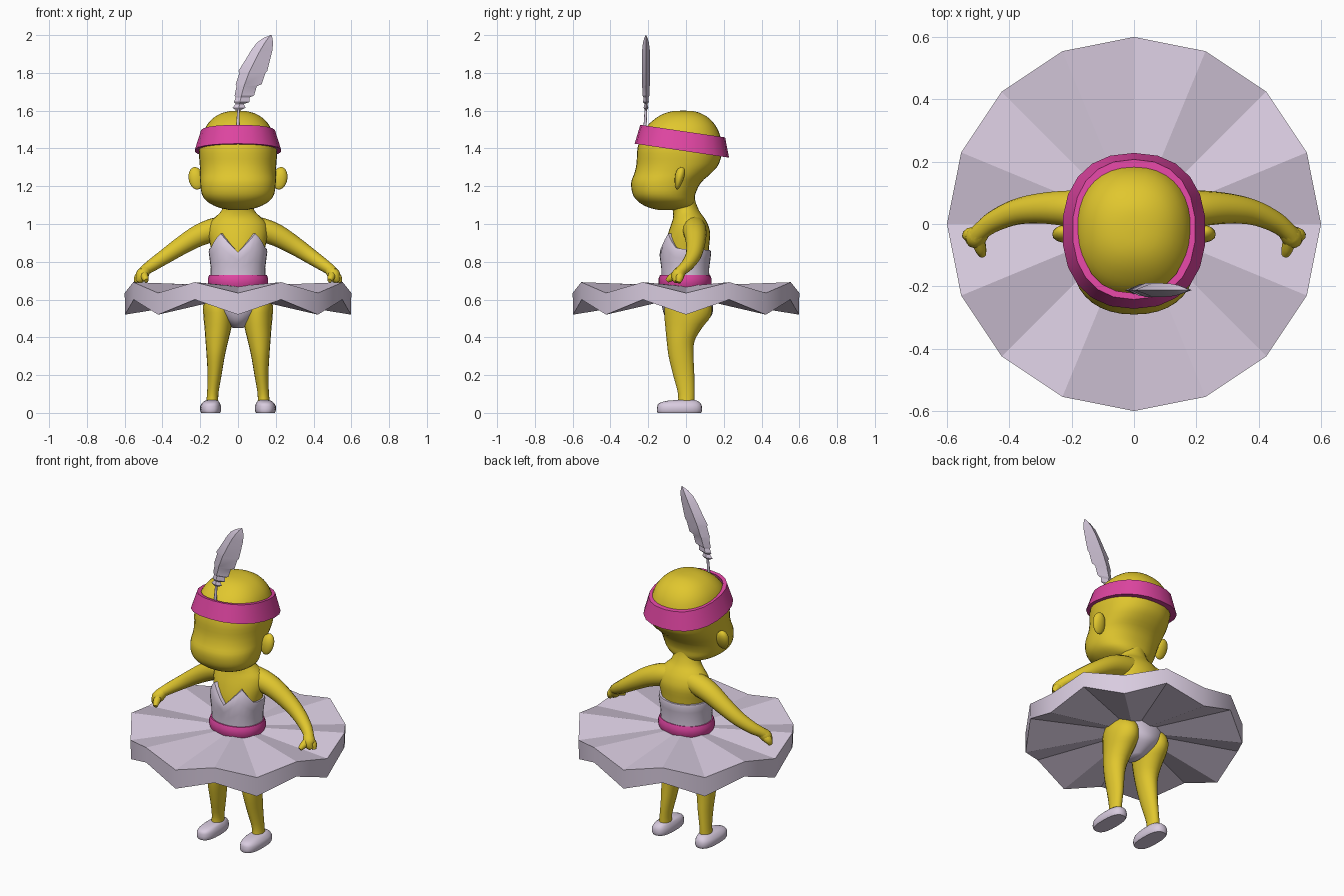
import bpy, bmesh, math
from mathutils import Vector

if "Cube" in bpy.data.objects:
    bpy.data.objects.remove(bpy.data.objects["Cube"])


def material(name, rgb):
    m = bpy.data.materials.new(name)
    m.diffuse_color = (*rgb, 1)
    m.use_nodes = True
    m.node_tree.nodes["Principled BSDF"].inputs["Base Color"].default_value = m.diffuse_color
    return m


SKIN = material("yellow skin", (0.75, 0.57, 0.027))
LILAC = material("pale lilac", (0.69, 0.60, 0.74))
PINK = material("hot pink", (0.74, 0.06, 0.36))


def finish(name, bm, mat, angle=40, fix=True):
    if fix:
        bmesh.ops.recalc_face_normals(bm, faces=bm.faces)
    me = bpy.data.meshes.new(name)
    bm.to_mesh(me)
    bm.free()
    me.materials.append(mat)
    ob = bpy.data.objects.new(name, me)
    bpy.context.collection.objects.link(ob)
    bpy.ops.object.select_all(action='DESELECT')
    ob.select_set(True)
    bpy.context.view_layer.objects.active = ob
    bpy.ops.object.shade_smooth_by_angle(angle=math.radians(angle))
    return ob


def skin_rings(name, rings, mat, angle=40, caps=True, loop=False, fix=True):
    """Bridge rings of points into a surface."""
    bm = bmesh.new()
    rows = [[bm.verts.new(p) for p in r] for r in rings]
    n = len(rows[0])
    pairs = list(zip(rows, rows[1:] + rows[:1])) if loop else list(zip(rows, rows[1:]))
    for a, b in pairs:
        for i in range(n):
            j = (i + 1) % n
            bm.faces.new((a[i], a[j], b[j], b[i]))
    if caps and not loop:
        bm.faces.new(rows[0][::-1])
        bm.faces.new(rows[-1])
    return finish(name, bm, mat, angle, fix)


def smooth_keys(keys, steps):
    """Catmull-Rom interpolation of tuples."""
    out = []
    ks = [keys[0]] + list(keys) + [keys[-1]]
    for k in range(1, len(ks) - 2):
        for s in range(steps):
            t = s / steps
            out.append([0.5 * (2 * b + (c - a) * t + (2 * a - 5 * b + 4 * c - d) * t * t
                               + (3 * b - a - 3 * c + d) * t ** 3)
                        for a, b, c, d in zip(*ks[k - 1:k + 3])])
    out.append(list(keys[-1]))
    return out


def oval(cx, rx, y0, y1, n, e):
    """Rounded-square outline, counter-clockwise, starting at the front."""
    pts = []
    for i in range(n):
        a = 2 * math.pi * i / n
        s, c = math.sin(a), -math.cos(a)
        pts.append((cx + rx * math.copysign(abs(s) ** (2 / e), s),
                    (y0 + y1) / 2 + (y1 - y0) / 2 * math.copysign(abs(c) ** (2 / e), c)))
    return pts


def body(name, keys, mat, n=28, e=2.0, steps=3, angle=50):
    """Upright form; each key is z, centre x, half width, front y, back y."""
    rings = [[(x, y, z) for x, y in oval(cx, rx, y0, y1, n, e)]
             for z, cx, rx, y0, y1 in smooth_keys(keys, steps)]
    return skin_rings(name, rings, mat, angle)


def tube(name, keys, mat, n=16, steps=4):
    """Limb along a path; each key is x, y, z, radius."""
    ks = smooth_keys(keys, steps)
    pts = [Vector(k[:3]) for k in ks]
    rings = []
    for i, k in enumerate(ks):
        d = (pts[min(i + 1, len(pts) - 1)] - pts[max(i - 1, 0)]).normalized()
        u = d.cross(Vector((0.2, 0.9, 0.3))).normalized()
        v = d.cross(u)
        rings.append([pts[i] + k[3] * (u * math.cos(2 * math.pi * j / n) + v * math.sin(2 * math.pi * j / n))
                      for j in range(n)])
    return skin_rings(name, rings, mat, 60)


# Head with rounded muzzle
body("head", [(1.075, 0, .05, -.15, -.02), (1.09, 0, .11, -.205, .03), (1.12, 0, .165, -.255, .045),
              (1.16, 0, .192, -.283, .05), (1.22, 0, .20, -.29, .08), (1.27, 0, .20, -.273, .135),
              (1.32, 0, .203, -.262, .175), (1.40, 0, .207, -.257, .193), (1.47, 0, .188, -.235, .18),
              (1.52, 0, .167, -.205, .157), (1.56, 0, .132, -.16, .122), (1.585, 0, .09, -.115, .08),
              (1.597, 0, .045, -.07, .04), (1.6, 0, .005, -.02, -.01)], SKIN, n=36, e=2.25)

# Ears
for s, side in ((1, "left"), (-1, "right")):
    bm = bmesh.new()
    bmesh.ops.create_uvsphere(bm, u_segments=16, v_segments=10, radius=1)
    for v in bm.verts:
        x, y, z = v.co
        w = .75 + .25 * z
        v.co = Vector((s * (.222 + x * .04 + z * .006), -.035 + y * .033 * w + z * .012, 1.242 + z * .06))
    finish(side + "_ear", bm, SKIN, 60)

# Tilted, flared headband
band = []
for rx, y0, y1, z in ((.23, -.272, .228, 1.385), (.197, -.242, .207, 1.489),
                      (.172, -.222, .172, 1.489), (.20, -.25, .19, 1.385)):
    band.append([(x, y, z - .148 * y) for x, y in oval(0, rx, y0, y1, 22, 2.3)])
skin_rings("headband", band, PINK, 30, loop=True)

# Feather: serrated lens-shaped vane; rows are z, left x, spine x, right x
vane = [(1.60, -.005, .003, .01), (1.615, -.03, .005, .04), (1.635, -.012, .008, .03),
        (1.645, -.022, .01, .06), (1.67, -.012, .016, .06), (1.68, -.018, .018, .085),
        (1.73, -.008, .032, .10), (1.74, -.012, .035, .125), (1.80, .008, .058, .145),
        (1.81, .002, .062, .155), (1.87, .04, .092, .17), (1.92, .07, .118, .182),
        (1.96, .10, .142, .186), (1.985, .135, .16, .182), (2.0, .172, .175, .178)]
rings = []
for z, l, m, r in vane:
    t = .022 * min(1, (r - l) / .12)
    rings.append([(l, -.212, z), (m, -.212 - t, z), (r, -.212, z), (m, -.212 + t, z)])
skin_rings("feather_vane", rings, LILAC, 25)
tube("feather_quill", [(0, -.222, 1.45, .009), (0, -.215, 1.55, .008), (.006, -.212, 1.64, .006)], LILAC, n=8)

# Neck and torso
body("torso", [(.70, 0, .13, -.11, .11), (.80, 0, .132, -.115, .115), (.88, 0, .145, -.112, .122),
               (.95, 0, .158, -.095, .128), (1.0, 0, .15, -.078, .115), (1.035, 0, .122, -.068, .095),
               (1.07, 0, .088, -.07, .07), (1.12, 0, .075, -.08, .05), (1.16, 0, .075, -.08, .045)], SKIN)

# Bodice with a two-peaked neckline
def neckline(a):
    a = abs((math.degrees(a) + 180) % 360 - 180)
    for (a0, z0), (a1, z1) in (((0, .85), (33.75, .95)), ((33.75, .95), (70, .87)), ((70, .87), (180, .86))):
        if a <= a1 + .01:
            return z0 + (z1 - z0) * (a - a0) / (a1 - a0)


shape = [(.67, .148, -.13, .125), (.76, .143, -.13, .122), (.85, .155, -.142, .134), (.96, .165, -.115, .136)]


def bodice_point(i, z, inset=0):
    for p, q in zip(shape, shape[1:]):
        if z <= q[0]:
            break
    t = (z - p[0]) / (q[0] - p[0])
    rx, y0, y1 = (a + (b - a) * t for a, b in zip(p[1:], q[1:]))
    x, y = oval(0, rx - inset, y0 + inset, y1 - inset, 32, 2.15)[i]
    return x, y, z


rings = []
for t, inset in ((0, 0), (.25, 0), (.5, 0), (.75, 0), (.92, 0), (1, .004), (1, .03)):
    rings.append([bodice_point(i, .67 + t * (neckline(2 * math.pi * i / 32) - .67), inset) for i in range(32)])
skin_rings("bodice", rings, LILAC, 50, caps=False, fix=False)

# Belt
rings = []
for k in range(8):
    a = 2 * math.pi * k / 8 + math.pi / 8
    d = .014 * math.cos(a)
    rings.append([(x, y, .698 + .036 * math.sin(a)) for x, y in oval(0, .147 + d, -.132 - d, .122 + d, 24, 2.1)])
skin_rings("belt", rings, PINK, 50, loop=True)

# Pleated skirt: underside, hanging rim, then the wavy top in to the waist
rings = []
for r, high, low in ((.11, .615, .60), (.598, .60, .52), (.60, .692, .635), (.12, .675, .668)):
    rings.append([(r * math.sin(math.pi * i / 8), -r * math.cos(math.pi * i / 8), high if i % 2 else low)
                  for i in range(16)])
skin_rings("skirt", rings, LILAC, 24, caps=False, fix=False)

# Briefs
body("briefs", [(.45, 0, .028, -.05, .05), (.48, 0, .068, -.092, .10), (.52, 0, .118, -.116, .138),
                (.57, 0, .168, -.128, .142), (.62, 0, .172, -.128, .135), (.68, 0, .145, -.12, .115)], LILAC)

for s, side in ((1, "left"), (-1, "right")):
    # Leg
    body(side + "_leg", [(.04, s * .137, .034, -.045, .045), (.10, s * .134, .03, -.042, .045),
                         (.20, s * .124, .037, -.068, .044), (.30, s * .118, .048, -.092, .04),
                         (.38, s * .112, .06, -.102, .045), (.45, s * .106, .071, -.109, .085),
                         (.51, s * .104, .079, -.114, .13), (.57, s * .105, .079, -.113, .135),
                         (.63, s * .10, .065, -.09, .10)], SKIN, n=20)
    # Slipper
    body(side + "_slipper", [(0, s * .145, .05, -.15, .08), (.012, s * .145, .055, -.154, .085),
                             (.035, s * .145, .055, -.152, .084), (.052, s * .143, .047, -.142, .076),
                             (.064, s * .14, .036, -.10, .06), (.068, s * .138, .02, -.05, .045)],
         LILAC, n=24, e=2.6, steps=2, angle=45)
    # Arm reaching out, down and forward
    tube(side + "_arm", [(s * .05, .042, .985, .06), (s * .13, .045, .968, .063), (s * .21, .05, .938, .058),
                         (s * .30, .05, .885, .049), (s * .38, .038, .832, .041), (s * .45, .008, .785, .034),
                         (s * .49, -.022, .757, .029), (s * .505, -.04, .74, .03)], SKIN)
    # Hand, fingers and thumb
    tube(side + "_hand", [(s * .485, -.02, .76, .027), (s * .505, -.04, .735, .034), (s * .515, -.05, .715, .028),
                          (s * .53, -.05, .695, .014)], SKIN, n=12)
    tube(side + "_fingers", [(s * .505, -.035, .735, .026), (s * .528, -.035, .715, .023),
                             (s * .54, -.04, .69, .012)], SKIN, n=10)
    tube(side + "_thumb", [(s * .50, -.05, .735, .022), (s * .492, -.08, .715, .019),
                           (s * .485, -.10, .70, .012)], SKIN, n=10)
